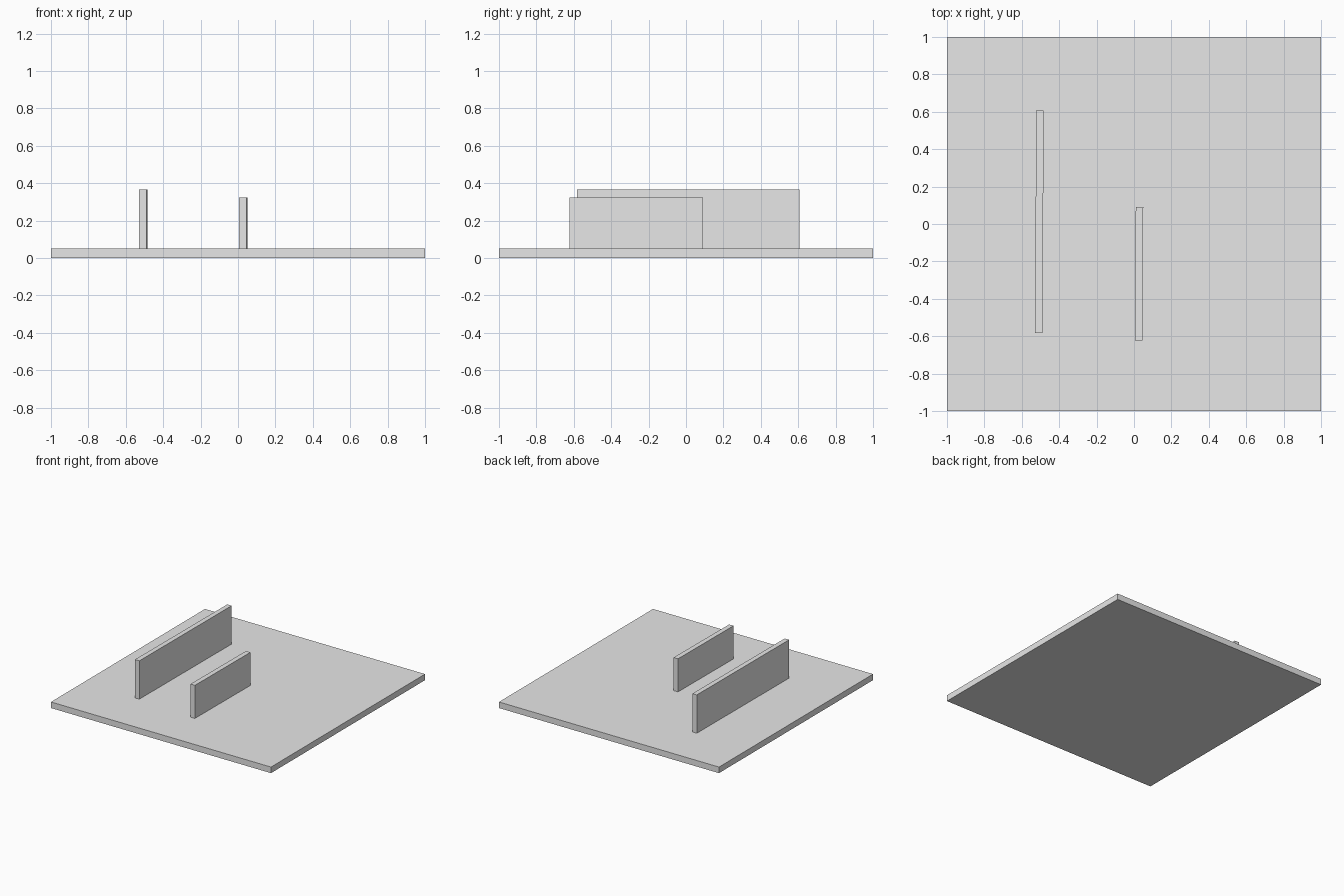
import bpy
import math

default_cube = bpy.data.objects.get("Cube")
if default_cube:
    bpy.data.objects.remove(default_cube, do_unlink=True)

# Single matte grey
grey = bpy.data.materials.new("light grey")
grey.use_nodes = True
colour = (0.8, 0.8, 0.8, 1.0)
grey.diffuse_color = colour
grey.node_tree.nodes["Principled BSDF"].inputs["Base Color"].default_value = colour

BASE_TOP = 0.05


def add_block(name, size, x, y, bottom, turn=0.0):
    """Add a flat-sided block standing on the given height."""
    bpy.ops.mesh.primitive_cube_add(size=1, location=(x, y, bottom + size[2] / 2))
    block = bpy.context.object
    block.name = name
    block.scale = size
    block.rotation_euler.z = math.radians(turn)
    block.data.materials.append(grey)
    return block


# Square ground slab
add_block("base_slab", (2, 2, BASE_TOP), 0, 0, 0)

# Two upright walls, each turned very slightly
add_block("long_wall", (0.04, 1.19, 0.315), -0.506, 0.012, BASE_TOP, -0.3)
add_block("short_wall", (0.04, 0.714, 0.272), 0.027, -0.267, BASE_TOP, -0.4)
